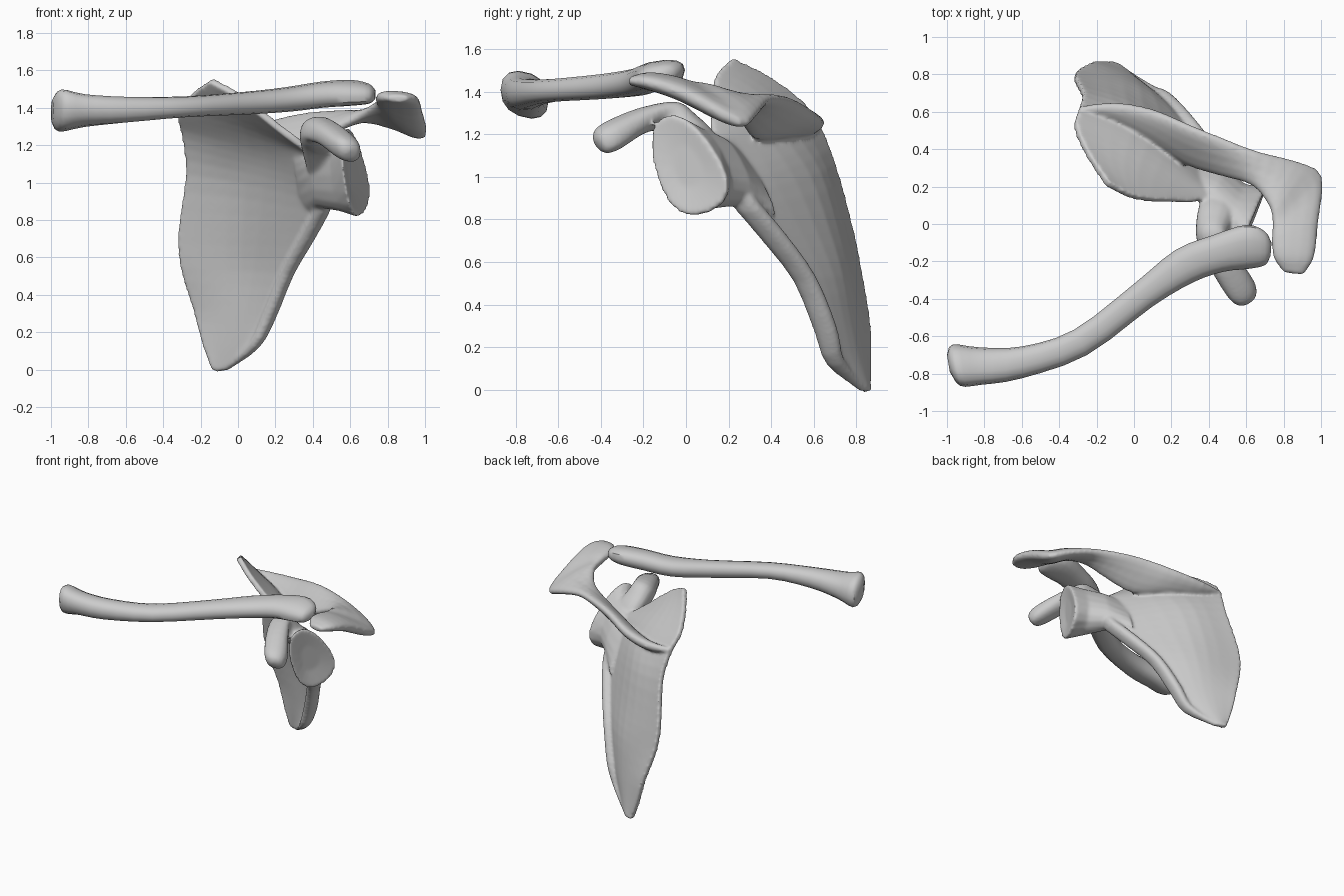
import bpy, bmesh, math
from mathutils import Vector as V

if "Cube" in bpy.data.objects:
    bpy.data.objects.remove(bpy.data.objects["Cube"])


def catmull(pts, steps):
    """Smooth resampling of a list of equal-size vectors through its points."""
    out = []
    for i in range(len(pts) - 1):
        p1, p2 = pts[i], pts[i + 1]
        p0 = pts[i - 1] if i else p1 * 2 - p2
        p3 = pts[i + 2] if i + 2 < len(pts) else p2 * 2 - p1
        for s in range(steps):
            t = s / steps
            out.append((p1 * 2 + (p2 - p0) * t + (p0 * 2 - p1 * 5 + p2 * 4 - p3) * t * t
                        + (p1 * 3 - p0 - p2 * 3 + p3) * t ** 3) * 0.5)
    return out + [pts[-1]]


def activate(ob):
    bpy.ops.object.select_all(action='DESELECT')
    ob.select_set(True)
    bpy.context.view_layer.objects.active = ob


def finish(name, bm, angle=40):
    bmesh.ops.recalc_face_normals(bm, faces=bm.faces)
    me = bpy.data.meshes.new(name)
    bm.to_mesh(me)
    bm.free()
    ob = bpy.data.objects.new(name, me)
    bpy.context.collection.objects.link(ob)
    activate(ob)
    bpy.ops.object.shade_smooth_by_angle(angle=math.radians(angle))
    return ob


def loft(name, sections, steps=3, sides=14, power=0.85, taper=0.0, angle=40):
    """Skin oval sections: two opposite edge points and a half thickness (number or vector)."""
    A = [V(s[0]) for s in sections]
    B = [V(s[1]) for s in sections]
    C = [(a + b) / 2 for a, b in zip(A, B)]
    W = []
    for i, s in enumerate(sections):
        if isinstance(s[2], (int, float)):
            tan = C[min(i + 1, len(C) - 1)] - C[max(i - 1, 0)]
            W.append((A[i] - B[i]).cross(tan).normalized() * s[2])
        else:
            W.append(V(s[2]))
    A, B, W = (catmull(x, steps) for x in (A, B, W))
    bm = bmesh.new()
    rings = []
    for a, b, w in zip(A, B, W):
        ring = []
        for k in range(sides):
            t = math.tau * k / sides
            c, s = math.cos(t), math.sin(t)
            c = math.copysign(abs(c) ** power, c)
            s = math.copysign(abs(s) ** power, s)
            ring.append(bm.verts.new((a + b) / 2 + (a - b) / 2 * c + w * s * (1 - taper * c)))
        rings.append(ring)
    for r, q in zip(rings, rings[1:]):
        for k in range(sides):
            n = (k + 1) % sides
            bm.faces.new((r[k], r[n], q[n], q[k]))
    bm.faces.new(rings[0])
    bm.faces.new(rings[-1])
    return finish(name, bm, angle)


# Clavicle: S-shaped shaft with flared inner end (back edge, front edge, half height)
clav = [((-1.0, -0.70, 1.37), (-0.985, -0.79, 1.40), .06),
        ((-.97, -.645, 1.36), (-.93, -.865, 1.41), .108),
        ((-.82, -.66, 1.37), (-.82, -.86, 1.40), .085),
        ((-.6, -.655, 1.39), (-.6, -.825, 1.39), .07),
        ((-.32, -.565, 1.41), (-.25, -.70, 1.40), .055),
        ((0, -.32, 1.43), (.1, -.44, 1.42), .06),
        ((.22, -.14, 1.45), (.32, -.31, 1.44), .065),
        ((.42, -.06, 1.48), (.48, -.255, 1.46), .068),
        ((.6, -.005, 1.50), (.61, -.24, 1.46), .065),
        ((.70, -.04, 1.49), (.70, -.22, 1.46), .05),
        ((.735, -.1, 1.475), (.73, -.17, 1.465), .025)]
loft("clavicle", [(a, b, (0, 0, h)) for a, b, h in clav])

# Shoulder blade: thin curved plate, rows of inner edge, middle, outer edge from tip to top
rows = [((-.14, .85, .0), (-.10, .85, -.01), (-.06, .82, .0)),
        ((-.19, .855, .15), (-.04, .80, .12), (.10, .68, .13)),
        ((-.235, .85, .32), (0, .76, .30), (.18, .63, .28)),
        ((-.305, .81, .55), (.02, .72, .53), (.28, .53, .52)),
        ((-.315, .77, .75), (.03, .66, .74), (.40, .37, .73)),
        ((-.275, .69, 1.05), (.05, .57, 1.0), (.48, .23, .90)),
        ((-.295, .61, 1.25), (.08, .47, 1.15), (.44, .18, 1.05)),
        ((-.315, .52, 1.36), (.05, .38, 1.27), (.40, .16, 1.15)),
        ((-.25, .37, 1.47), (.01, .26, 1.38), (.36, .13, 1.19)),
        ((-.14, .21, 1.55), (.02, .135, 1.455), (.30, .115, 1.23))]
edges = [catmull([V(r[i]) for r in rows], 3) for i in range(3)]
bm = bmesh.new()
grid = [[bm.verts.new(p) for p in catmull(list(r), 4)] for r in zip(*edges)]
for r, q in zip(grid, grid[1:]):
    for i in range(len(r) - 1):
        bm.faces.new((r[i], r[i + 1], q[i + 1], q[i]))
blade = finish("shoulder_blade", bm)
mod = blade.modifiers.new("thickness", 'SOLIDIFY')
mod.thickness = 0.04
mod.offset = 0
bpy.ops.object.modifier_apply(modifier=mod.name)

# Thick outer border running from the tip up to the neck
border = []
for r, k in zip(rows[:7], (.3, .8, 1, 1, 1.1, 1.1, .8)):
    p = V(r[2])
    border.append((p + V((-.03, -.03, 0)) * k, p + V((0, .08, .01)) * k, .038 * k))
parts = [loft("outer_border", border, sides=10)]

# Neck widening to the shallow shoulder socket (top, bottom, half width)
parts.append(loft("neck_and_socket", [
    ((.30, .24, 1.14), (.36, .42, .82), (.015, .02, .01)),
    ((.41, .14, 1.19), (.46, .26, .87), (.04, .07, .03)),
    ((.51, .02, 1.23), (.57, .14, .86), (.04, .10, .05)),
    ((.575, -.11, 1.29), (.67, .105, .83), (.052, .14, .057)),
    ((.58, -.105, 1.275), (.675, .10, .845), (.051, .133, .054)),
    ((.60, -.03, 1.15), (.63, .04, .96), (.025, .06, .025))],
    steps=1, sides=18, taper=.22, angle=35))

# Hooked coracoid process (inner edge, outer edge, half height)
parts.append(loft("coracoid", [
    ((.37, .16, 1.06), (.56, .13, 1.06), (0, .08, 0)),
    ((.34, .06, 1.18), (.55, .03, 1.18), (0, .085, .03)),
    ((.33, -.02, 1.24), (.52, -.03, 1.24), (0, .075, .05)),
    ((.34, -.10, 1.28), (.50, -.08, 1.29), (0, .05, .068)),
    ((.41, -.245, 1.26), (.56, -.18, 1.26), (0, .01, .068)),
    ((.49, -.375, 1.20), (.645, -.31, 1.19), (0, -.02, .068)),
    ((.54, -.425, 1.17), (.655, -.38, 1.16), (0, -.02, .055)),
    ((.58, -.435, 1.16), (.63, -.41, 1.155), (0, -.01, .02))]))

# Spine of the blade sweeping out into the flat acromion (crest edge, root edge, half thickness)
parts.append(loft("spine_and_acromion", [
    ((-.29, .625, 1.27), (-.27, .595, 1.24), .02),
    ((-.1, .645, 1.27), (-.1, .55, 1.21), .035),
    ((.1, .61, 1.30), (.1, .44, 1.19), .04),
    ((.3, .525, 1.355), (.28, .32, 1.18), .04),
    ((.48, .455, 1.375), (.46, .26, 1.25), .038),
    ((.66, .39, 1.36), (.63, .205, 1.345), .038),
    ((.87, .335, 1.29), (.725, .09, 1.42), .043),
    ((1.005, .255, 1.245), (.74, .0, 1.44), .048),
    ((.985, .0, 1.38), (.735, -.08, 1.45), .048),
    ((.965, -.175, 1.44), (.745, -.18, 1.46), .04),
    ((.91, -.27, 1.45), (.80, -.26, 1.45), .02)]))

# Fuse the blade parts into one bone with soft joins
activate(blade)
for p in parts:
    p.select_set(True)
bpy.ops.object.join()
fuse = blade.modifiers.new("fuse", 'REMESH')
fuse.mode = 'VOXEL'
fuse.voxel_size = 0.011
fuse.use_smooth_shade = True
soft = blade.modifiers.new("soften", 'SMOOTH')
soft.factor = 0.5
soft.iterations = 8
for m in list(blade.modifiers):
    if m not in (fuse, soft):
        blade.modifiers.remove(m)
